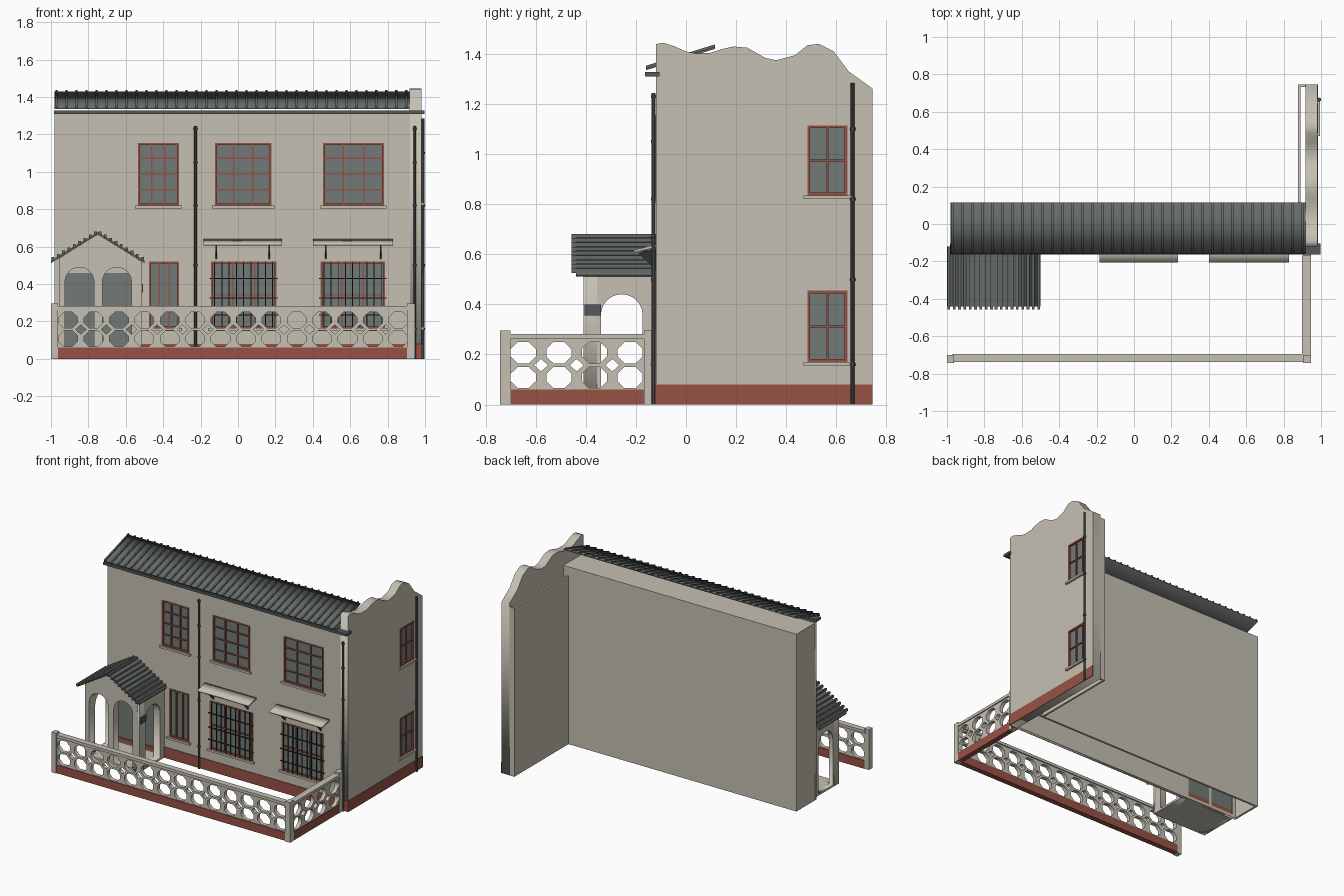
import bpy, bmesh, math
from mathutils import Matrix, Vector

cube = bpy.data.objects.get("Cube")
if cube:
    bpy.data.objects.remove(cube, do_unlink=True)


def material(name, *rgb):
    m = bpy.data.materials.new(name)
    m.use_nodes = True
    m.diffuse_color = (*rgb, 1)
    m.node_tree.nodes["Principled BSDF"].inputs["Base Color"].default_value = (*rgb, 1)
    return m


STUCCO = material("warm stucco", 0.56, 0.53, 0.45)
BRICK = material("red paint", 0.31, 0.085, 0.06)
GLASS = material("grey glass", 0.17, 0.195, 0.18)
SLATE = material("slate tile", 0.13, 0.145, 0.14)
PIPE = material("pipe grey", 0.09, 0.10, 0.10)
IRON = material("dark iron", 0.03, 0.032, 0.032)

FRONT = -0.12   # y of the front wall face
SIDE = 0.98     # x of the side wall face


def add_object(name, mesh, mat):
    mesh.materials.clear()
    mesh.materials.append(mat)
    ob = bpy.data.objects.new(name, mesh)
    bpy.context.collection.objects.link(ob)
    return ob


def boxes(name, mat, items):
    """One object from boxes given as (x0, x1, y0, y1, z0, z1)."""
    bm = bmesh.new()
    for x0, x1, y0, y1, z0, z1 in items:
        mtx = Matrix.Translation(((x0 + x1) / 2, (y0 + y1) / 2, (z0 + z1) / 2))
        mtx = mtx @ Matrix.Diagonal((abs(x1 - x0), abs(y1 - y0), abs(z1 - z0), 1))
        bmesh.ops.create_cube(bm, size=1, matrix=mtx)
    mesh = bpy.data.meshes.new(name)
    bm.to_mesh(mesh)
    bm.free()
    return add_object(name, mesh, mat)


def slab(name, mat, outlines, a, b, side=False):
    """Filled outline with holes, extruded from a to b along y (or along x for side)."""
    cu = bpy.data.curves.new(name, 'CURVE')
    cu.dimensions = '2D'
    cu.fill_mode = 'BOTH'
    cu.extrude = abs(b - a) / 2
    for pts in outlines:
        sp = cu.splines.new('POLY')
        sp.points.add(len(pts) - 1)
        for p, (u, v) in zip(sp.points, pts):
            p.co = (u, v, 0, 1)
        sp.use_cyclic_u = True
    tmp = bpy.data.objects.new("outline", cu)
    bpy.context.collection.objects.link(tmp)
    deps = bpy.context.evaluated_depsgraph_get()
    mesh = bpy.data.meshes.new_from_object(tmp.evaluated_get(deps))
    bpy.data.objects.remove(tmp, do_unlink=True)
    mid = (a + b) / 2
    bm = bmesh.new()
    bm.from_mesh(mesh)
    for v in bm.verts:
        u, z, d = v.co
        v.co = Vector((mid + d, u, z)) if side else Vector((u, mid - d, z))
    bmesh.ops.remove_doubles(bm, verts=bm.verts, dist=1e-5)
    bmesh.ops.recalc_face_normals(bm, faces=bm.faces)
    bm.to_mesh(mesh)
    bm.free()
    mesh.name = name
    return add_object(name, mesh, mat)


def rect(u0, u1, z0, z1):
    return [(u0, z0), (u1, z0), (u1, z1), (u0, z1)]


def arch(u0, u1, z0, spring):
    r, c = (u1 - u0) / 2, (u0 + u1) / 2
    curve = [(c + r * math.cos(t * math.pi / 12), spring + r * math.sin(t * math.pi / 12))
             for t in range(13)]
    return [(u0, z0), (u1, z0)] + curve


def wall_box(side, u0, u1, z0, z1, d0, d1):
    """Box on the front or side wall, with d measured outwards from the wall."""
    if side:
        return (SIDE + d0, SIDE + d1, u0, u1, z0, z1)
    return (u0, u1, FRONT - d1, FRONT - d0, z0, z1)


def window(name, u0, u1, z0, z1, cols, rows, side=False, sill=True, bars=0):
    def put(part, mat, items):
        boxes(name + "_" + part, mat, [wall_box(side, *i) for i in items])
    put("glass", GLASS, [(u0, u1, z0, z1, -0.016, -0.010)])
    w, h, f = u1 - u0, z1 - z0, 0.011
    frame = [(u0, u0 + f, z0, z1, -0.012, 0.003), (u1 - f, u1, z0, z1, -0.012, 0.003),
             (u0, u1, z0, z0 + f, -0.012, 0.003), (u0, u1, z1 - f, z1, -0.012, 0.003)]
    for i in range(1, cols):
        u = u0 + w * i / cols
        frame.append((u - 0.004, u + 0.004, z0, z1, -0.012, -0.002))
    for i in range(1, rows):
        z = z0 + h * i / rows
        frame.append((u0, u1, z - 0.004, z + 0.004, -0.012, -0.002))
    put("frame", BRICK, frame)
    if sill:
        put("sill", STUCCO, [(u0 - 0.015, u1 + 0.015, z0 - 0.015, z0, 0, 0.015)])
    if bars:
        grille = [(u0 - 0.008, u1 + 0.008, z - 0.003, z + 0.003, 0.006, 0.011)
                  for z in (z0 + 0.07, z0 + 0.16, z1 - 0.09)]
        for i in range(bars):
            u = u0 + w * (i + 0.5) / bars
            grille.append((u - 0.0025, u + 0.0025, z0, z1, 0.006, 0.011))
        put("grille", IRON, grille)


# Windows: (left, right, bottom, top, columns, rows, grille bars)
front_windows = [(-0.535, -0.315, 0.82, 1.155, 3, 4, 0), (-0.123, 0.18, 0.82, 1.155, 3, 4, 0),
                 (0.455, 0.78, 0.82, 1.155, 3, 4, 0), (-0.475, -0.315, 0.165, 0.52, 3, 1, 0),
                 (-0.145, 0.205, 0.165, 0.52, 3, 2, 9), (0.44, 0.785, 0.165, 0.52, 3, 2, 9)]
side_windows = [(0.485, 0.645, 0.835, 1.115), (0.485, 0.645, 0.17, 0.455)]
doors = [(-0.94, -0.757, 0.02, 0.46), (-0.738, -0.56, 0.02, 0.46)]
for i, (u0, u1, z0, z1, c, r, b) in enumerate(front_windows):
    window(f"front_window_{i + 1}", u0, u1, z0, z1, c, r, bars=b)
for i, w in enumerate(side_windows):
    window(f"side_window_{i + 1}", *w, 2, 2, side=True)
boxes("porch_doors", GLASS, [wall_box(False, *d, -0.016, -0.008) for d in doors])
boxes("door_thresholds", BRICK, [wall_box(False, d[0], d[1], 0.02, 0.05, -0.018, 0) for d in doors])

# Main block: hollow, open underneath
holes = [rect(*w[:4]) for w in front_windows] + [rect(*d) for d in doors]
slab("front_wall", STUCCO, [rect(-0.98, 0.92, 0, 1.31)] + holes, FRONT, FRONT + 0.02)
boxes("block_shell", STUCCO, [(-0.98, 0.92, 0.10, 0.115, 0, 1.305),
                              (-0.98, -0.965, -0.10, 0.10, 0, 1.305),
                              (-0.965, 0.92, -0.10, 0.10, 1.29, 1.305)])

# Side wall with wavy gable
wave = [(-0.12, 1.44), (-0.09, 1.445), (-0.045, 1.43), (0, 1.41), (0.04, 1.402), (0.10, 1.405),
        (0.145, 1.42), (0.19, 1.43), (0.245, 1.425), (0.315, 1.385), (0.36, 1.375), (0.435, 1.395),
        (0.485, 1.435), (0.53, 1.44), (0.59, 1.41), (0.65, 1.33), (0.745, 1.262)]
slab("gable_wall", STUCCO, [[(0.745, 0), (-0.12, 0)][::-1] + wave[::-1]]
     + [rect(*w) for w in side_windows], 0.917, SIDE, side=True)
boxes("wing_inner_wall", STUCCO, [(0.876, 0.89, 0.115, 0.745, 0, 1.24),
                                  (0.89, 0.917, 0.733, 0.745, 0, 1.24)])
boxes("plinth", BRICK, [(-0.515, SIDE + 0.004, FRONT - 0.004, FRONT, 0, 0.08),
                        (SIDE, SIDE + 0.004, FRONT, 0.745, 0, 0.08)])

# Main roof with battens and gutter
def roof_profile(lift, thick):
    return [(-0.16, 1.335 + lift), (0.115, 1.42 + lift),
            (0.115, 1.42 + lift + thick), (-0.16, 1.335 + lift + thick)]

slab("main_roof", SLATE, [roof_profile(0, 0.009)], -0.98, 0.917, side=True)
batten = slab("roof_battens", SLATE, [roof_profile(0.008, 0.010)], -0.975, -0.964, side=True)
arr = batten.modifiers.new("repeat", 'ARRAY')
arr.count = 36
arr.use_relative_offset = False
arr.use_constant_offset = True
arr.constant_offset_displace = (0.0534, 0, 0)
boxes("gutter", PIPE, [(-0.985, 0.997, -0.163, -0.105, 1.31, 1.328)])

# Drain pipes with collars
def pipe(name, x, y, top, collars):
    bm = bmesh.new()
    for z0, z1, r in [(0, top, 0.008)] + [(z - 0.006, z + 0.006, 0.011) for z in collars]:
        bmesh.ops.create_cone(bm, cap_ends=True, segments=10, radius1=r, radius2=r, depth=z1 - z0,
                              matrix=Matrix.Translation((x, y, (z0 + z1) / 2)))
    mesh = bpy.data.meshes.new(name)
    bm.to_mesh(mesh)
    bm.free()
    add_object(name, mesh, PIPE)

for n, x in (("left", 0.945), ("right", -0.227)):
    pipe("front_pipe_" + n, x, FRONT - 0.009, 1.245, (0.16, 0.5, 0.82, 1.05, 1.23))
pipe("side_pipe", SIDE + 0.009, 0.665, 1.285, (0.16, 0.5, 0.82, 1.1))

# Awnings on brackets
for n, x0, x1 in (("middle", -0.185, 0.235), ("left", 0.40, 0.83)):
    slab("awning_" + n, STUCCO, [[(-0.207, 0.607), (FRONT, 0.628), (FRONT, 0.64), (-0.207, 0.617)]],
         x0, x1, side=True)
    for k, x in enumerate((x0 + 0.068, x1 - 0.068)):
        slab(f"awning_bracket_{n}_{k}", IRON, [[(FRONT, 0.535), (-0.19, 0.605), (FRONT, 0.622)]],
             x - 0.004, x + 0.004, side=True)

# Porch: arched walls, floor, ridged roof
slab("porch_front", STUCCO, [[(-0.957, 0), (-0.515, 0), (-0.515, 0.52), (-0.75, 0.665), (-0.957, 0.537)],
                             arch(-0.925, -0.77, 0.015, 0.412), arch(-0.725, -0.57, 0.015, 0.412)],
     -0.41, -0.355)
for n, x0, x1 in (("right", -0.957, -0.925), ("left", -0.565, -0.515)):
    slab("porch_side_" + n, STUCCO, [rect(-0.41, FRONT, 0, 0.523), arch(-0.34, -0.173, 0.015, 0.357)],
         x0, x1, side=True)
boxes("porch_floor", STUCCO, [(-0.955, -0.517, -0.408, FRONT, 0, 0.015)])
boxes("porch_plate", PIPE, [(-0.515, -0.507, -0.405, -0.34, 0.355, 0.40)])
slab("porch_roof", SLATE, [[(-1.0, 0.512), (-0.75, 0.664), (-0.5, 0.512), (-0.5, 0.526),
                            (-0.75, 0.678), (-1.0, 0.526)]], -0.44, FRONT)
ribs = []
for s in (-1, 1):
    for i in range(9):
        x, z = -0.75 + s * (0.012 + 0.0285 * i), 0.676 - 0.0173 * i
        ribs.append((x - 0.007, x + 0.007, -0.458, FRONT, z - 0.012, z + 0.006))
boxes("porch_roof_ribs", SLATE, ribs)

# Garden wall: lattice panels of octagons and diamonds
def lattice(name, u0, u1, first, step, count, a, b, side):
    outlines = [rect(u0, u1, 0.055, 0.27)]
    octagon = [(0.05, 0.015), (0.022, 0.0425)]
    octagon += [(-x, z) for x, z in octagon[::-1]]
    octagon += [(-x, -z) for x, z in octagon]
    for i in range(count):
        c = first + step * i
        outlines += [[(c + x, zc + z) for x, z in octagon] for zc in (0.108, 0.207)]
        if i < count - 1:
            m = c + step / 2
            outlines.append([(m + 0.028, 0.157), (m, 0.182), (m - 0.028, 0.157), (m, 0.132)])
    slab(name, STUCCO, outlines, a, b, side)

lattice("front_lattice", -0.97, 0.91, -0.908, 0.1358, 14, -0.73, -0.702, False)
lattice("side_lattice", -0.705, -0.165, -0.65, 0.1423, 4, 0.91, 0.938, True)
boxes("garden_wall_base", BRICK, [(-0.965, 0.905, -0.735, -0.697, 0, 0.06),
                                  (0.905, 0.943, -0.70, -0.17, 0, 0.06)])
boxes("garden_wall_rail", STUCCO, [(-0.97, 0.91, -0.738, -0.694, 0.262, 0.282),
                                   (0.898, 0.946, -0.70, -0.168, 0.262, 0.282)])
boxes("garden_wall_posts", STUCCO, [(-1.0, -0.963, -0.742, -0.70, 0, 0.295),
                                    (0.903, 0.945, -0.742, -0.70, 0, 0.295),
                                    (0.903, 0.945, -0.168, FRONT, 0, 0.295)])
